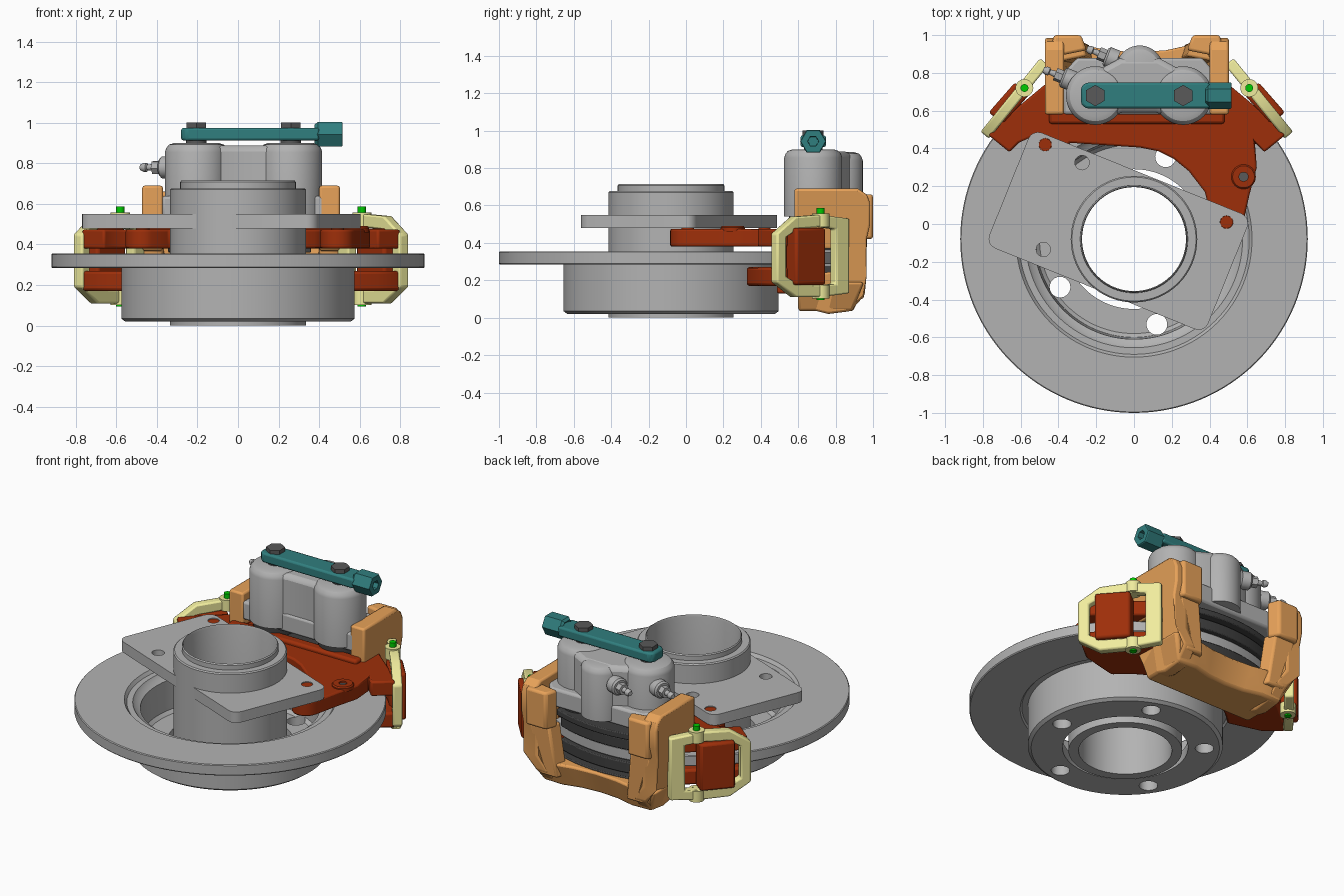
import bpy, bmesh
from math import cos, sin, pi, radians
from mathutils import Matrix, Vector

CX = 0.015          # mirror line of the caliper assembly
C = (0, -0.08)      # wheel axis


def mat(name, col):
    m = bpy.data.materials.new(name)
    m.diffuse_color = (*col, 1)
    return m


GREY = mat("grey", (0.45, 0.45, 0.45))
RED = mat("red", (0.34, 0.028, 0.003))
ORANGE = mat("orange", (0.80, 0.36, 0.10))
YELLOW = mat("yellow", (0.87, 0.84, 0.34))
TEAL = mat("teal", (0.03, 0.21, 0.21))
GREEN = mat("green", (0.0, 0.6, 0.0))
DARK = mat("dark", (0.05, 0.05, 0.05))
STEEL = mat("steel", (0.10, 0.10, 0.10))


def finish(name, bm, m=GREY, bevel=0):
    bmesh.ops.remove_doubles(bm, verts=bm.verts, dist=1e-5)
    bmesh.ops.recalc_face_normals(bm, faces=bm.faces)
    me = bpy.data.meshes.new(name)
    bm.to_mesh(me)
    bm.free()
    ob = bpy.data.objects.new(name, me)
    bpy.context.collection.objects.link(ob)
    me.materials.append(m)
    if bevel:
        b = ob.modifiers.new("bevel", "BEVEL")
        b.width, b.segments, b.limit_method, b.angle_limit = bevel, 2, "ANGLE", radians(35)
    return ob


def prism(name, pts, z0, z1, m=GREY, bevel=0, frame=Matrix(), inner=None):
    """Extruded outline, optionally with a matching inner outline as a window."""
    bm = bmesh.new()

    def loop(ps, z):
        return [bm.verts.new(frame @ Vector((x, y, z))) for x, y in ps]
    rings = [loop(pts, z0), loop(pts, z1)]
    if inner:
        rings += [loop(inner, z1), loop(inner, z0)]
        pairs = [(0, 1), (1, 2), (2, 3), (3, 0)]
    else:
        bm.faces.new(rings[0])
        bm.faces.new(rings[1])
        pairs = [(0, 1)]
    n = len(pts)
    for a, b in pairs:
        for i in range(n):
            j = (i + 1) % n
            bm.faces.new((rings[a][i], rings[a][j], rings[b][j], rings[b][i]))
    return finish(name, bm, m, bevel)


def lathe(name, prof, loc, m=GREY, n=64, d=(0, 0, 1), turn=0):
    """Turned part; the (r, h) profile closes on itself unless it starts on the axis."""
    bm = bmesh.new()
    q = Vector((0, 0, 1)).rotation_difference(Vector(d))
    cols = []
    for i in range(n):
        a = 2 * pi * i / n + turn
        cols.append([bm.verts.new(q @ Vector((r * cos(a), r * sin(a), h)) + Vector(loc)) for r, h in prof])
    k = len(prof)
    for i in range(n):
        A, B = cols[i], cols[(i + 1) % n]
        for j in range(k if prof[0][0] > 0 else k - 1):
            l = (j + 1) % k
            bm.faces.new((A[j], B[j], B[l], A[l]))
    return finish(name, bm, m)


def cyl(name, x, y, z0, z1, r, m=GREY, n=32, turn=0):
    return lathe(name, [(0, z0), (r, z0), (r, z1), (0, z1)], (x, y, 0), m, n, turn=turn)


def cut(ob, holes, z0, z1):
    """Drill round holes (x, y, r) through a part."""
    for x, y, r in holes:
        c = cyl("cutter", x, y, z0, z1, r, n=48 if r > 0.1 else 24)
        c.hide_render = True
        b = ob.modifiers.new("hole", "BOOLEAN")
        b.operation, b.solver, b.object = "DIFFERENCE", "EXACT", c
        bpy.context.view_layer.objects.active = ob
        bpy.ops.object.modifier_apply(modifier=b.name)
        bpy.data.objects.remove(c)


def taper(ob, zmax, k, dy=0):
    """Pull everything below zmax towards the mirror line."""
    for v in ob.data.vertices:
        if v.co.z < zmax:
            v.co.x = CX + (v.co.x - CX) * k
            v.co.y += dy


def mirror(pts):
    return [(2 * CX - x, y) for x, y in reversed(pts)]


def arc(r, a0, a1, n, c=C):
    return [(c[0] + r * cos(radians(a0 + (a1 - a0) * i / n)), c[1] + r * sin(radians(a0 + (a1 - a0) * i / n)))
            for i in range(n + 1)]


SIDE = Matrix(((0, 0, 1, 0), (1, 0, 0, 0), (0, 1, 0, 0), (0, 0, 0, 1)))   # outline in y-z, depth in x

# brake disc with hat
disc = lathe("brake_disc", [(0.37, 0.02), (0.555, 0.02), (0.575, 0.035), (0.575, 0.295), (0.61, 0.295), (0.62, 0.284),
             (0.915, 0.284), (0.92, 0.29), (0.92, 0.35), (0.915, 0.355), (0.625, 0.355), (0.61, 0.335),
             (0.575, 0.335), (0.56, 0.315), (0.53, 0.30), (0.52, 0.11), (0.50, 0.09), (0.37, 0.09)], (*C, 0), n=128)
cut(disc, [(C[0] + 0.467 * cos(radians(a)), C[1] + 0.467 * sin(radians(a)), 0.055)
           for a in range(-3, 357, 72)], -0.1, 0.2)

# hub tube and flange plate
lathe("hub_tube", [(0.275, 0), (0.335, 0), (0.335, 0.67), (0.328, 0.677), (0.285, 0.677), (0.285, 0.707),
      (0.279, 0.715), (0.275, 0.70)], (*C, 0), n=96)
ca, sa = cos(radians(-22)), sin(radians(-22))
rect = [(-0.083 + x * ca - y * sa, -0.037 + x * sa + y * ca) for cx, cy, a in
        ((0.57, 0.275, 0), (-0.57, 0.275, 90), (-0.57, -0.275, 180), (0.57, -0.275, 270))
        for x, y in arc(0.055, a, a + 90, 4, (cx, cy))]
plate = prism("flange_plate", rect, 0.48, 0.55)
cut(plate, [(*C, 0.30), (-0.47, 0.42, 0.034), (0.49, 0.01, 0.034), (-0.48, -0.135, 0.038), (-0.275, 0.325, 0.038)], 0.4, 0.6)

# upper carrier bracket
end = [(0.64, 0.43), (0.69, 0.38), (0.80, 0.47), (0.74, 0.54), (0.50, 0.74), (0.38, 0.74), (0.38, 0.56)]
upper = ([(-0.34, 0.43), (0.03, 0.405), (0.13, 0.385), (0.21, 0.345), (0.29, 0.28), (0.375, 0.17), (0.405, 0.05)]
         + arc(0.085, 180, 350, 8, (0.49, 0.0)) + [(0.61, 0.15), (0.65, 0.30)]
         + end + mirror(end) + [(-0.545, 0.46)] + arc(0.085, 170, 300, 6, (-0.47, 0.42)))
prism("carrier_upper", upper, 0.38, 0.475, RED, 0.012)
lathe("carrier_boss", [(0.024, 0.46), (0.065, 0.46), (0.065, 0.482), (0.058, 0.49), (0.024, 0.49)], (0.58, 0.25, 0), RED, 32)
cyl("boss_hole", 0.58, 0.25, 0.46, 0.479, 0.025, STEEL)
for x, y in ((0.49, 0.01), (-0.47, 0.42)):
    cyl("carrier_stud", x, y, 0.46, 0.545, 0.033, RED)
prism("carrier_rib", [(-0.45, 0.53), (0.48, 0.53), (0.48, 0.72), (0.40, 0.72), (0.40, 0.60), (-0.37, 0.60),
      (-0.37, 0.72), (-0.45, 0.72)], 0.45, 0.50, RED, 0.015)

# lower carrier bracket, following the hat
lend = [(0.69, 0.38), (0.80, 0.47), (0.74, 0.54), (0.50, 0.74), (0.38, 0.74), (0.38, 0.62)]
prism("carrier_lower", arc(0.60, 138, 42, 20) + lend + mirror(lend), 0.17, 0.27, RED, 0.015)
prism("carrier_lower_lip", arc(0.62, 115, 65, 12) + [(0.26, 0.58), (-0.26, 0.58)], 0.13, 0.19, RED, 0.01)

# carrier posts, spring frames and pins on both sides
post = [(0.80, 0.59), (0.66, 0.75), (0.58, 0.69), (0.72, 0.53)]
fo = [(0.25, 0.13), (0.25, 0.53), (0.05, 0.55), (-0.12, 0.54), (-0.25, 0.45), (-0.25, 0.19), (-0.12, 0.11), (0.05, 0.11)]
fi = [(0.155, 0.18), (0.155, 0.475), (0.05, 0.485), (-0.1, 0.475), (-0.185, 0.43), (-0.185, 0.22), (-0.1, 0.18), (0.05, 0.175)]
for s, side in ((1, "right"), (-1, "left")):
    prism("post_" + side, post if s > 0 else mirror(post), 0.175, 0.48, RED, 0.015)
    ux, uy = -0.63 * s, 0.777
    fr = Matrix(((ux, 0, uy * s, CX + s * 0.648), (uy, 0, -ux * s, 0.665), (0, 1, 0, 0), (0, 0, 0, 1)))
    prism("spring_frame_" + side, fo, -0.03, 0.028, YELLOW, 0.01, fr, fi)
    px = CX + s * 0.595
    for z0, z1, g0, g1 in ((0.485, 0.557, 0.5, 0.587), (0.103, 0.175, 0.095, 0.16)):
        cyl("frame_eye_" + side, px, 0.72, z0, z1, 0.047, YELLOW)
        cyl("pin_" + side, px, 0.72, g0, g1, 0.021, GREEN, 16)

# orange caliper frame: side cheeks, rear columns, lower jaw
cheek = [(0.58, 0.37), (0.58, 0.69), (0.92, 0.69), (0.965, 0.66), (0.985, 0.61), (0.985, 0.50), (0.965, 0.42),
         (0.965, 0.22), (0.955, 0.12), (0.88, 0.035), (0.76, 0.02), (0.60, 0.06), (0.60, 0.22), (0.80, 0.25), (0.83, 0.37)]
column = [(0.28, 0.92), (0.31, 1.0), (0.455, 1.0), (0.48, 0.88)]
for s, side in ((1, "right"), (-1, "left")):
    x0, x1 = sorted((CX + s * 0.385, CX + s * 0.487))
    taper(prism("cheek_" + side, cheek, x0, x1, ORANGE, 0.012, SIDE), 0.13, 0.8)
    col = prism("column_" + side, column if s > 0 else mirror(column), 0.42, 0.66, ORANGE, 0.015)
    low = prism("column_foot_" + side, column if s > 0 else mirror(column), 0.10, 0.44, ORANGE, 0.012)
    for v in low.data.vertices:
        v.co.y -= 0.03
    taper(low, 0.13, 0.85, -0.02)
# jaw with a hollowed rear edge
hollow = [(-0.28, 0.955), (-0.14, 0.925), (CX, 0.915), (0.17, 0.925), (0.31, 0.955)]
jaw = [(CX + 0.46, 0.60), (CX - 0.46, 0.60), (CX - 0.46, 0.95)] + hollow + [(CX + 0.46, 0.95)]
j = prism("lower_jaw", jaw, 0.035, 0.19, ORANGE, 0.015)
taper(j, 0.1, 0.84)
for v in j.data.vertices:
    if v.co.z < 0.1 and v.co.y > 0.8:
        v.co.y -= 0.06

# brake pads with backing plates
for nm, r, z0, z1 in (("pad_upper", 0.94, 0.36, 0.43), ("backing_upper", 0.97, 0.44, 0.48),
                      ("pad_lower", 0.94, 0.21, 0.28), ("backing_lower", 0.97, 0.16, 0.20)):
    prism(nm, arc(r, 68.5, 111.5, 16) + [(-0.33, 0.59), (0.36, 0.59)], z0, z1, DARK, 0.006)

# caliper body: two piston housings, rear bulge, web and base
for nm, x, y, r, h in (("housing_left", -0.205, 0.68, 0.155, 0.90), ("housing_right", 0.26, 0.68, 0.155, 0.90),
                       ("housing_rear", 0.03, 0.82, 0.125, 0.885)):
    lathe(nm, [(0, 0.54), (r, 0.54), (r, h - 0.045), (r - 0.006, h - 0.025), (r - 0.02, h - 0.008),
               (r - 0.045, h), (0, h)], (x, y, 0))
    if r > 0.13:
        cyl("piston_" + nm[8:], x, y, 0.46, 0.56, 0.13, DARK, 48)
prism("body_web", [(-0.20, 0.55), (-0.06, 0.59), (0.115, 0.59), (0.26, 0.55), (0.37, 0.77), (0.24, 0.82), (0.13, 0.88),
      (-0.07, 0.88), (-0.18, 0.82), (-0.31, 0.77)], 0.54, 0.888, GREY, 0.03)
prism("body_base", [(-0.375, 0.58), (0.43, 0.58), (0.43, 0.80), (0.36, 0.88), (-0.30, 0.88), (-0.375, 0.80)],
      0.52, 0.64, GREY, 0.015)

# bleed nipples
for x, y in ((-0.32, 0.755), (-0.09, 0.865)):
    d = Vector((-0.93, 0.37, 0)).normalized()
    lathe("nipple_boss", [(0, 0), (0.055, 0), (0.055, 0.055), (0.045, 0.065), (0, 0.065)], (x, y, 0.78), GREY, 24, d)
    lathe("nipple_hex", [(0, 0.06), (0.035, 0.06), (0.035, 0.105), (0, 0.105)], (x, y, 0.78), GREY, 6, d)
    lathe("nipple_tip", [(0, 0.1), (0.018, 0.1), (0.014, 0.135), (0.022, 0.14), (0.022, 0.155), (0.014, 0.172),
          (0, 0.172)], (x, y, 0.78), GREY, 16, d)

# teal fluid bridge with hex end and banjo bolts
Y = 0.68
prism("bridge_bar", [(-0.255, Y - 0.068), (0.40, Y - 0.068), (0.40, Y + 0.068), (-0.255, Y + 0.068),
      (-0.28, Y + 0.045), (-0.28, Y - 0.045)], 0.912, 0.975, TEAL, 0.012)
lathe("bridge_hex_end", [(0.028, 0.02), (0.03, 0.137), (0.066, 0.137), (0.07, 0.132), (0.07, 0.015), (0.055, 0)],
      (0.378, Y, 0.943), TEAL, 6, (1, 0, 0), radians(30))
for x in (-0.205, 0.26):
    cyl("washer", x, Y, 0.895, 0.915, 0.05, STEEL)
    cyl("banjo_bolt", x, Y, 0.97, 1.0, 0.056, STEEL, 6, radians(30))

# keep creases sharp, curves smooth
bpy.ops.object.select_all(action="SELECT")
bpy.context.view_layer.objects.active = disc
bpy.ops.object.shade_smooth_by_angle(angle=radians(32))
